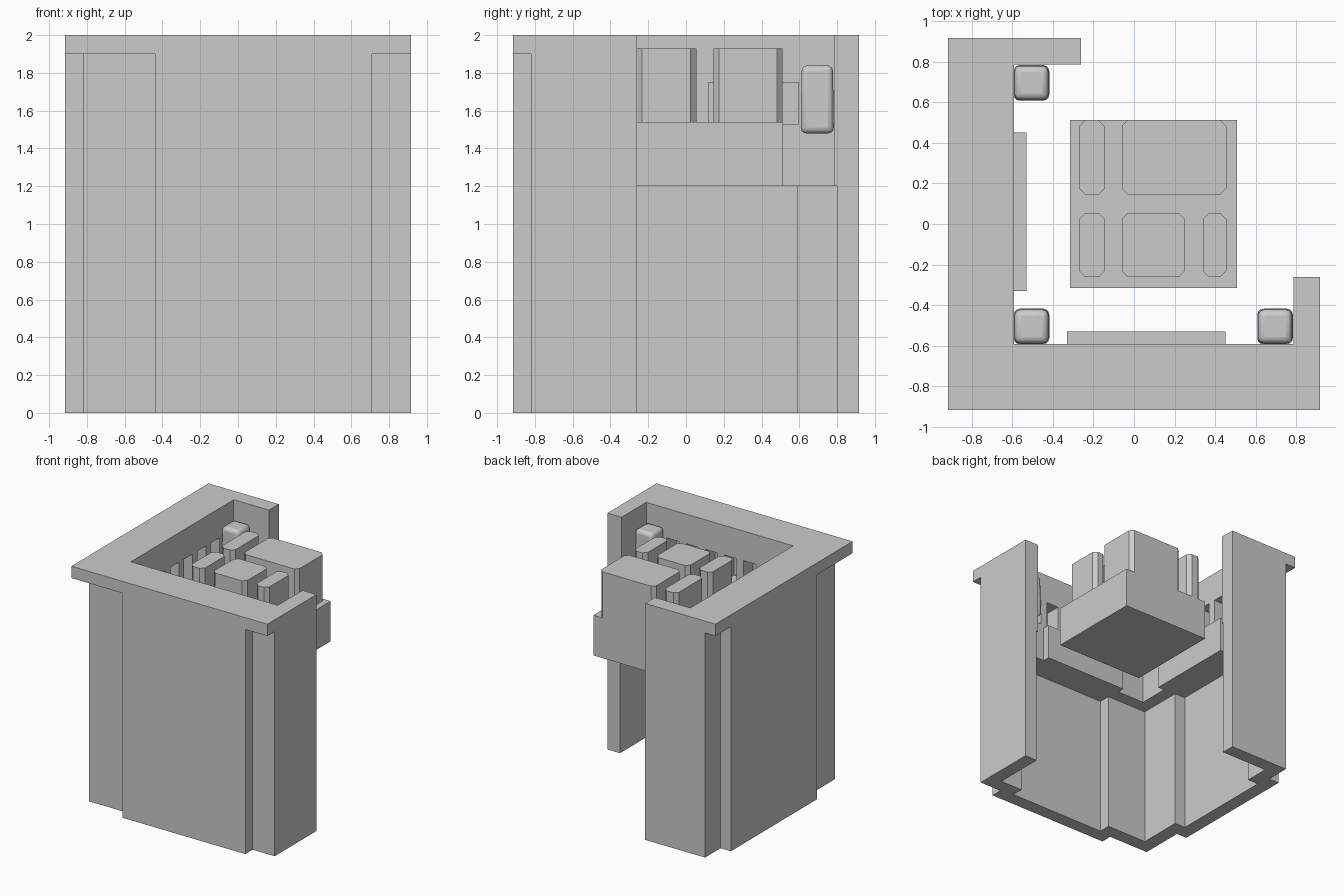
import bpy, bmesh
from mathutils import Vector

old = bpy.data.objects.get("Cube")
if old:
    bpy.data.objects.remove(old, do_unlink=True)

grey = bpy.data.materials.new("plain grey")
grey.use_nodes = True
grey.diffuse_color = (0.6, 0.6, 0.6, 1)
grey.node_tree.nodes["Principled BSDF"].inputs["Base Color"].default_value = grey.diffuse_color


def prism(name, outline, z0, z1):
    """Extrude a closed plan outline from z0 to z1."""
    bm = bmesh.new()
    face = bm.faces.new([bm.verts.new((x, y, z0)) for x, y in outline])
    top = bmesh.ops.extrude_face_region(bm, geom=[face])["geom"]
    bmesh.ops.translate(bm, vec=(0, 0, z1 - z0),
                        verts=[v for v in top if isinstance(v, bmesh.types.BMVert)])
    bmesh.ops.recalc_face_normals(bm, faces=bm.faces)
    mesh = bpy.data.meshes.new(name)
    bm.to_mesh(mesh)
    bm.free()
    mesh.materials.append(grey)
    obj = bpy.data.objects.new(name, mesh)
    bpy.context.collection.objects.link(obj)
    return obj


def rect(x0, x1, y0, y1):
    return [(x0, y0), (x1, y0), (x1, y1), (x0, y1)]


def chamfered(x0, x1, y0, y1, c=0.03):
    return [(x0 + c, y0), (x1 - c, y0), (x1, y0 + c), (x1, y1 - c),
            (x1 - c, y1), (x0 + c, y1), (x0, y1 - c), (x0, y0 + c)]


def swap(points):
    return [(y, x) for x, y in points]


def mirrored(half):
    """Complete a path whose last point lies on the x = y diagonal."""
    return half + swap(half[:-1])[::-1]


def wall(name, outer, inner, z0, z1):
    return prism(name, mirrored(outer) + mirrored(inner)[::-1], z0, z1)


# Corner walls: thin stepped shell, thick upper band and overhanging cap
E = 0.917
stepped = [(E, -0.26), (E, -0.82), (0.71, -0.82), (0.71, -E),
           (-0.44, -E), (-0.44, -0.82), (-0.82, -0.82)]
shell_inner = [(0.80, -0.26), (0.80, -0.70), (0.59, -0.70), (0.59, -0.80),
               (-0.32, -0.80), (-0.32, -0.70), (-0.70, -0.70)]
band_inner = [(0.785, -0.26), (0.785, -0.59), (-0.59, -0.59)]
wall("lower_wall", stepped, shell_inner, 0, 1.2)
band = wall("upper_wall", stepped, band_inner, 1.2, 1.9)
wall("wall_cap", [(E, -0.26), (E, -E), (-E, -E)], band_inner, 1.9, 2.0)

# Row of recessed windows along both inner faces
for i in range(7):
    start = 0.66 - 0.18 * i
    for flip in (False, True):
        plan = rect(-0.72, -0.55, start, start + 0.115)
        cutter = prism("window_cutter", swap(plan) if flip else plan, 1.53, 1.75)
        cutter.hide_render = True
        cutter.hide_viewport = True
        cutter.display_type = 'WIRE'
        mod = band.modifiers.new("window", 'BOOLEAN')
        mod.object = cutter
        mod.operation = 'DIFFERENCE'
        mod.solver = 'EXACT'

# Bake the cuts so that no cutters remain
bpy.context.view_layer.update()
graph = bpy.context.evaluated_depsgraph_get()
cut_mesh = bpy.data.meshes.new_from_object(band.evaluated_get(graph))
band.modifiers.clear()
band.data = cut_mesh
for obj in [o for o in bpy.data.objects if o.name.startswith("window_cutter")]:
    bpy.data.objects.remove(obj, do_unlink=True)

# Shallow panels on the inner walls
panel = rect(-0.60, -0.53, -0.33, 0.45)
prism("left_panel", panel, 1.2, 1.5)
prism("front_panel", swap(panel), 1.2, 1.5)

# Rounded blocks in the three inner corners
for name, x, y in (("back_lamp", -0.505, 0.695), ("corner_lamp", -0.505, -0.505),
                   ("side_lamp", 0.695, -0.505)):
    r = 0.088
    lamp = prism(name, rect(x - r, x + r, y - r, y + r), 1.48, 1.84)
    for v in lamp.data.vertices:
        if v.co.z > 1.6:
            v.co.x += (x - v.co.x) * 0.06
            v.co.y += (y - v.co.y) * 0.06
    bevel = lamp.modifiers.new("soft edges", 'BEVEL')
    bevel.width = 0.03
    bevel.segments = 3
    bpy.context.view_layer.objects.active = lamp
    lamp.select_set(True)
    bpy.ops.object.shade_smooth_by_angle()
    lamp.select_set(False)

# Floating central block with chamfered towers
prism("central_block", rect(-0.315, 0.508, -0.315, 0.512), 1.2, 1.54)
towers = [(-0.27, -0.145, 0.145, 0.512), (-0.06, 0.455, 0.145, 0.512),
          (-0.27, -0.145, -0.262, 0.055), (-0.06, 0.25, -0.262, 0.055),
          (0.34, 0.455, -0.262, 0.055)]
for i, box in enumerate(towers):
    prism(f"tower_{i + 1}", chamfered(*box), 1.54, 1.93)
